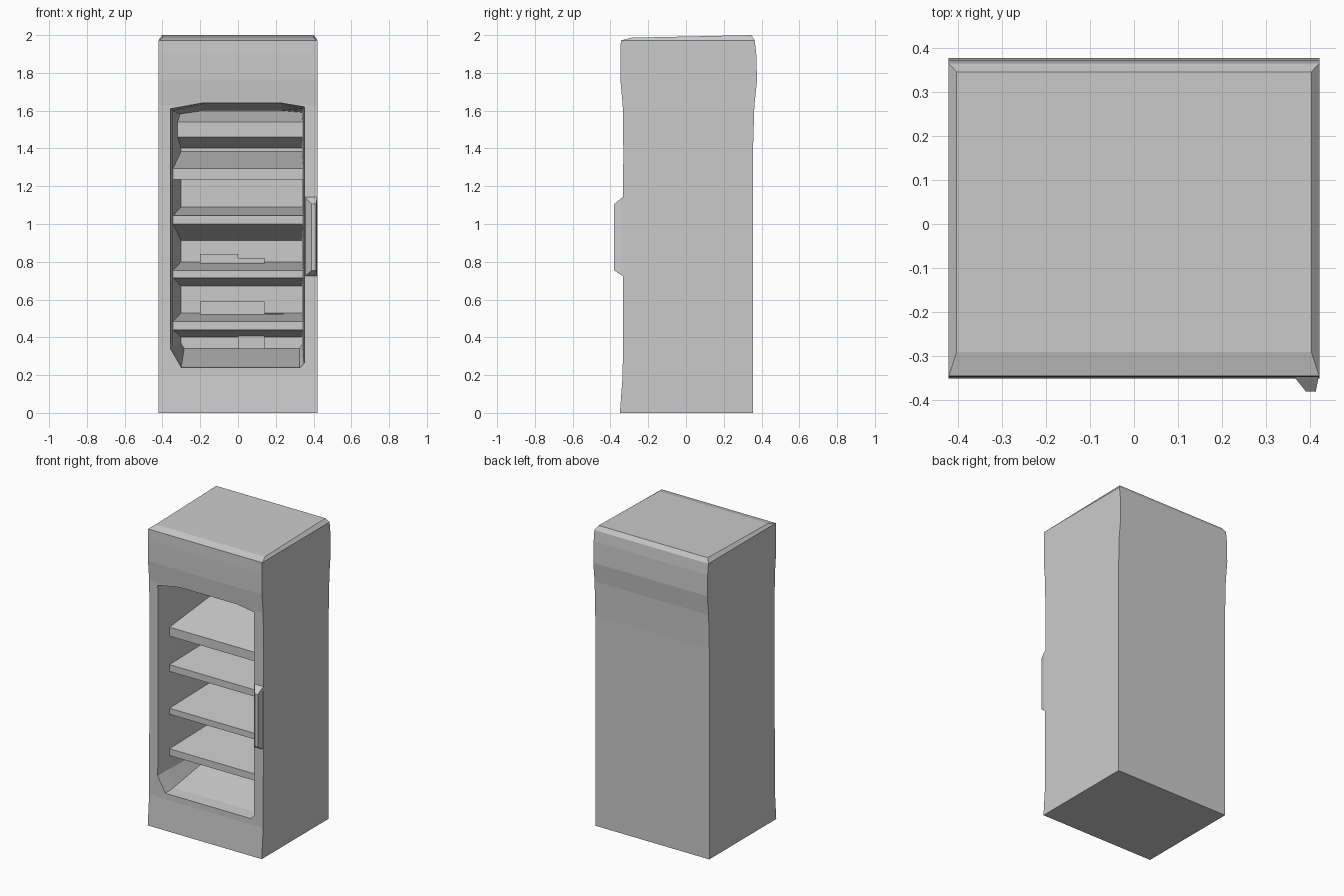
import bpy, bmesh

if "Cube" in bpy.data.objects:
    bpy.data.objects.remove(bpy.data.objects["Cube"])


def loft(name, rings):
    """Closed flat-shaded mesh through rings that have equal point counts."""
    bm = bmesh.new()
    loops = [[bm.verts.new(p) for p in ring] for ring in rings]
    n = len(loops[0])
    for a, b in zip(loops, loops[1:]):
        for i in range(n):
            j = (i + 1) % n
            bm.faces.new((a[i], a[j], b[j], b[i]))
    bm.faces.new(loops[0])
    bm.faces.new(loops[-1])
    bmesh.ops.recalc_face_normals(bm, faces=bm.faces)
    mesh = bpy.data.meshes.new(name)
    bm.to_mesh(mesh)
    bm.free()
    ob = bpy.data.objects.new(name, mesh)
    bpy.context.collection.objects.link(ob)
    return ob


def extrude_x(name, profile, x0, x1):
    """Extrude a (y, z) profile sideways."""
    return loft(name, [[(x, y, z) for y, z in profile] for x in (x0, x1)])


def box(name, x0, x1, y0, y1, z0, z1):
    return extrude_x(name, [(y0, z0), (y1, z0), (y1, z1), (y0, z1)], x0, x1)


# Cabinet shell: slightly waisted front, overhanging back of the head
rows = [(0, -.35, .355), (.2, -.335, .355), (1.4, -.332, .355),
        (1.63, -.335, .362), (1.76, -.347, .376), (1.9, -.347, .372),
        (1.972, -.345, .364)]
W = .42
rings = [[(-W, f, z), (W, f, z), (W, b, z), (-W, b, z)] for z, f, b in rows]
# Chamfered, gently sloping lid
rings.append([(-.402, -.29, 1.986), (.402, -.29, 1.986),
              (.402, .345, 2), (-.402, .345, 2)])
cabinet = loft("cabinet", rings)

# Interior: chamfered opening, lip, then walls tapering to the back
opening = [(-.357, .34), (-.30, .24), (.33, .24), (.352, .265),
           (.352, 1.62), (.23, 1.64), (-.19, 1.64), (-.357, 1.61)]
lip = [(-.345, .35), (-.30, .245), (.325, .245), (.345, .27),
       (.345, 1.61), (.23, 1.632), (-.19, 1.632), (-.345, 1.60)]
rear = [(-.302, .37), (-.285, .34), (.325, .34), (.338, .36),
        (.338, 1.59), (.23, 1.60), (-.19, 1.60), (-.302, 1.58)]
cutter = loft("interior_cutter", [[(x, y, z) for x, z in ring] for y, ring in
              ((-.45, opening), (-.33, opening), (-.25, lip), (.25, rear))])
cutter.hide_render = True
cut = cabinet.modifiers.new("interior", 'BOOLEAN')
cut.operation = 'DIFFERENCE'
cut.solver = 'EXACT'
cut.object = cutter
bpy.context.view_layer.objects.active = cabinet
bpy.ops.object.modifier_apply(modifier=cut.name)
bpy.data.objects.remove(cutter)

# Shelves: front bottom, front top, back bottom, back top heights
shelves = [(.44, .485, .40, .53), (.715, .755, .67, .80),
           (1.0, 1.045, .91, 1.09), (1.235, 1.295, 1.235, 1.385)]
for i, (fb, ft, bb, bt) in enumerate(shelves):
    f, b = -.23, .26
    loft(f"shelf_{i + 1}", [
        [(-.348, f, fb), (.348, f, fb), (.348, f, ft), (-.348, f, ft)],
        [(-.31, b, bb), (.345, b, bb), (.345, b, bt), (-.31, b, bt)]])

# Sloped housing at the upper back of the interior
extrude_x("upper_housing", [(.05, 1.46), (.26, 1.40), (.26, 1.60), (.05, 1.54)],
          -.32, .342)

# Small stepped blocks against the back wall
for i, (x0, x1, z0, z1) in enumerate([(-.20, .14, .50, .59), (0, .14, .34, .44),
                                      (.14, .24, .50, .525), (-.20, 0, .77, .84),
                                      (0, .14, .77, .82)]):
    box(f"back_block_{i + 1}", x0, x1, .17, .26, z0, z1)

# Door handle: tapered grip on the right front edge
loft("handle", [[(x0, y, z0), (x1, y, z0), (x1, y, z1), (x0, y, z1)]
                for y, x0, x1, z0, z1 in ((-.32, .352, .419, .72, 1.15),
                                          (-.345, .362, .419, .73, 1.135),
                                          (-.38, .39, .412, .755, 1.105))])
